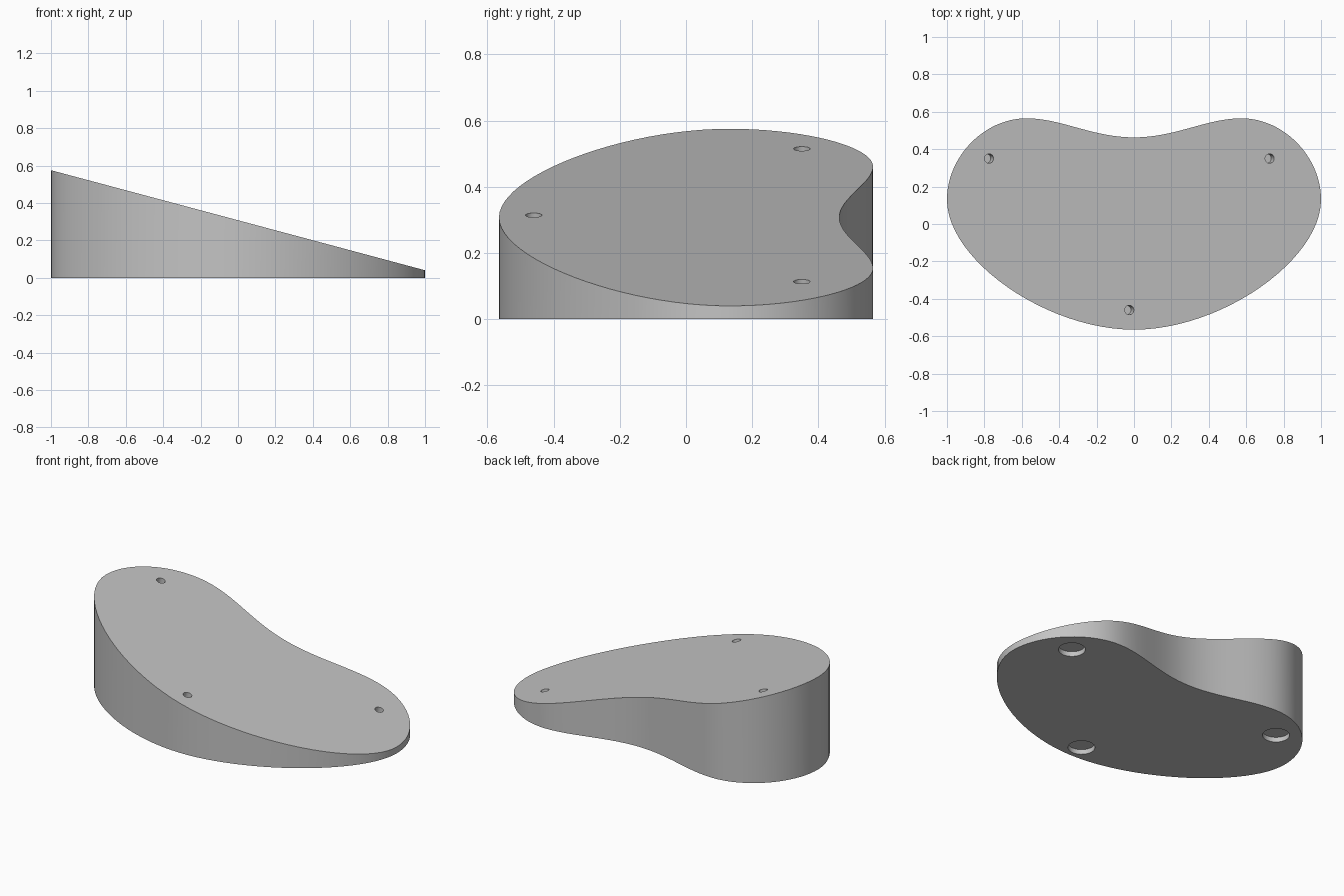
import bpy, bmesh, math
from mathutils import Vector, Matrix
from mathutils.geometry import interpolate_bezier

cube = bpy.data.objects.get("Cube")
if cube:
    bpy.data.objects.remove(cube, do_unlink=True)

# Single grey plastic colour
grey = bpy.data.materials.new("plain grey")
grey.use_nodes = True
colour = (0.55, 0.55, 0.55, 1)
grey.diffuse_color = colour
grey.node_tree.nodes["Principled BSDF"].inputs["Base Color"].default_value = colour

LOW, HIGH = 0.04, 0.575
SLOPE = (HIGH - LOW) / 2
TILT = math.atan(SLOPE)


def top_z(x):
    return (LOW + HIGH) / 2 - SLOPE * x


def new_object(name, bm):
    bmesh.ops.recalc_face_normals(bm, faces=bm.faces)
    mesh = bpy.data.meshes.new(name)
    bm.to_mesh(mesh)
    bm.free()
    mesh.materials.append(grey)
    obj = bpy.data.objects.new(name, mesh)
    bpy.context.collection.objects.link(obj)
    return obj


# Kidney outline: right half from front to back, then mirrored
segments = [
    ((0, -.565), (.47, -.565), (1, -.19), (1, .13)),
    ((1, .13), (1, .36), (.80, .565), (.575, .565)),
    ((.575, .565), (.39, .565), (.22, .463), (0, .463)),
]
half = []
for seg in segments:
    half += interpolate_bezier(*[Vector((x, y, 0)) for x, y in seg], 25)[:-1]
half.append(Vector((0, .463, 0)))
outline = half + [Vector((-p.x, p.y, 0)) for p in reversed(half[1:-1])]

# Wedge body: extruded outline with a sloping top
bm = bmesh.new()
base = bm.faces.new([bm.verts.new(p) for p in outline])
top = bmesh.ops.extrude_face_region(bm, geom=[base], use_keep_orig=True)
for v in top["geom"]:
    if isinstance(v, bmesh.types.BMVert):
        v.co.z = top_z(v.co.x)
wedge = new_object("wedge_body", bm)

# Cutters: round foot recesses below, small pin holes square to the slope
bm = bmesh.new()


def add_cylinder(radius, depth, matrix):
    bmesh.ops.create_cone(bm, cap_ends=True, segments=40, radius1=radius,
                          radius2=radius, depth=depth, matrix=matrix)


for x, y in ((-.75, .35), (.75, .35), (0, -.46)):
    add_cylinder(.076, .06, Matrix.Translation((x, y, 0)))
    px = x - .025
    add_cylinder(.025, .12, Matrix.Translation((px, y, top_z(px)))
                 @ Matrix.Rotation(TILT, 4, 'Y'))
cutter = new_object("hole_cutter", bm)
cutter.hide_render = True

# Cut the holes and remove the cutter
cut = wedge.modifiers.new("holes", 'BOOLEAN')
cut.operation = 'DIFFERENCE'
cut.solver = 'EXACT'
cut.object = cutter
for obj in bpy.context.selected_objects:
    obj.select_set(False)
bpy.context.view_layer.objects.active = wedge
wedge.select_set(True)
bpy.ops.object.modifier_apply(modifier=cut.name)
bpy.data.objects.remove(cutter, do_unlink=True)

bpy.ops.object.shade_smooth_by_angle(angle=math.radians(30))
